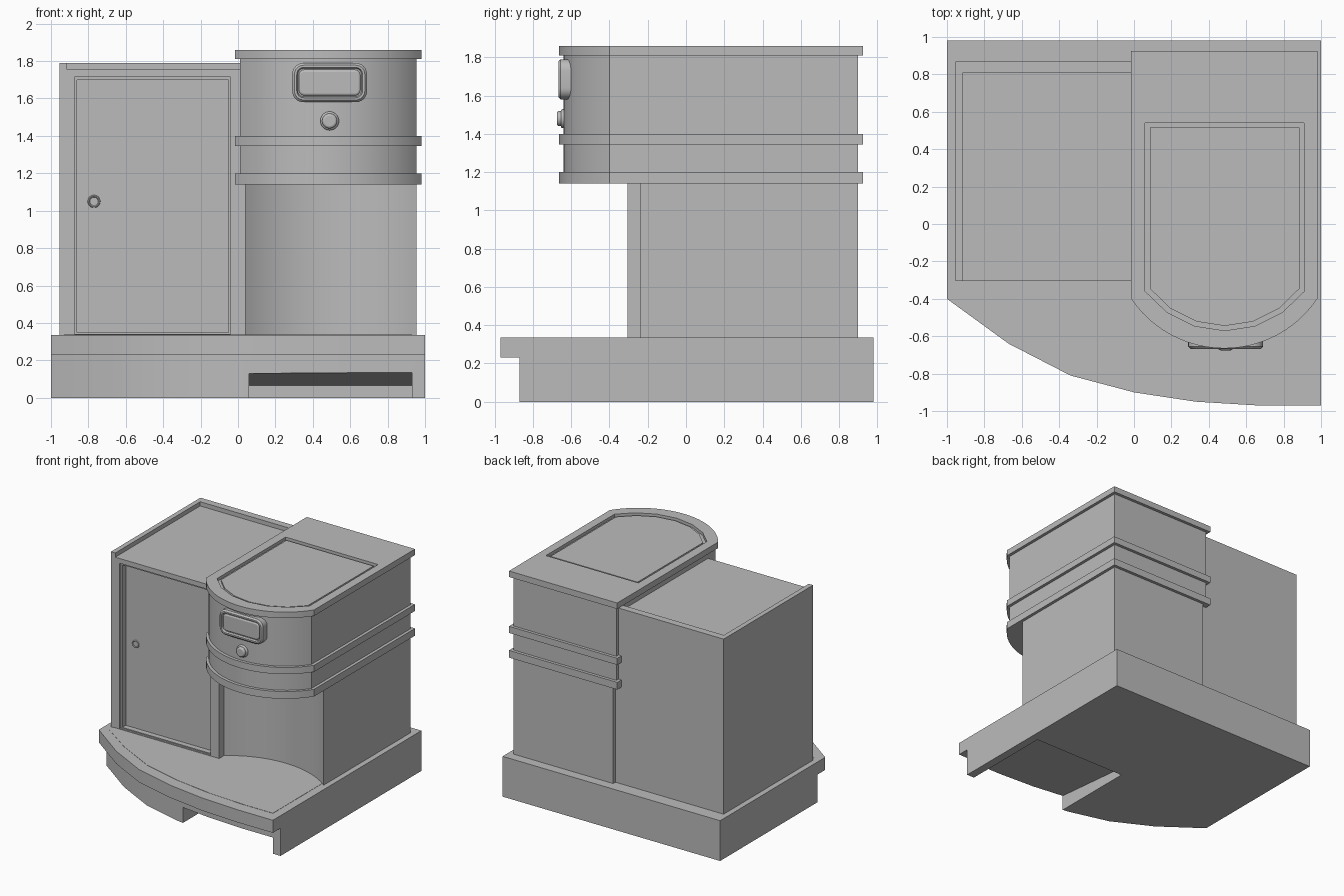
import bpy, bmesh, math
from mathutils import Vector

if "Cube" in bpy.data.objects:
    bpy.data.objects.remove(bpy.data.objects["Cube"])

grey = bpy.data.materials.new("plain grey")
grey.use_nodes = True
grey.diffuse_color = (0.5, 0.5, 0.5, 1)
grey.node_tree.nodes["Principled BSDF"].inputs["Base Color"].default_value = (0.5, 0.5, 0.5, 1)

AXES = {"x": lambda a, b, h: (h, a, b),
        "y": lambda a, b, h: (a, h, b),
        "z": lambda a, b, h: (a, b, h)}


def finish(name, bm):
    bmesh.ops.recalc_face_normals(bm, faces=bm.faces)
    mesh = bpy.data.meshes.new(name)
    bm.to_mesh(mesh)
    bm.free()
    mesh.materials.append(grey)
    obj = bpy.data.objects.new(name, mesh)
    bpy.context.collection.objects.link(obj)
    return obj


def prism(name, pts, lo, hi, axis="z"):
    """Extrude a closed outline along an axis."""
    bm = bmesh.new()
    place = AXES[axis]
    low = [bm.verts.new(place(a, b, lo)) for a, b in pts]
    high = [bm.verts.new(place(a, b, hi)) for a, b in pts]
    bm.faces.new(low)
    bm.faces.new(high)
    for i in range(len(pts)):
        j = (i + 1) % len(pts)
        bm.faces.new((low[i], low[j], high[j], high[i]))
    return finish(name, bm)


def box(name, x0, x1, y0, y1, z0, z1):
    return prism(name, [(x0, y0), (x1, y0), (x1, y1), (x0, y1)], z0, z1)


def select(obj):
    bpy.ops.object.select_all(action="DESELECT")
    obj.select_set(True)
    bpy.context.view_layer.objects.active = obj


def cut(obj, cutter):
    cutter.hide_render = True
    mod = obj.modifiers.new("cut", "BOOLEAN")
    mod.operation, mod.solver, mod.object = "DIFFERENCE", "EXACT", cutter
    select(obj)
    bpy.ops.object.modifier_apply(modifier=mod.name)
    bpy.data.objects.remove(cutter)


def smooth(obj):
    select(obj)
    bpy.ops.object.shade_smooth_by_angle(angle=math.radians(30))


def arc(x0, x1, y, rise, steps):
    """Points from x0 to x1 along a circular arc bulging by rise in y."""
    half, mid = (x1 - x0) / 2, (x0 + x1) / 2
    s = abs(rise)
    r = (half * half + s * s) / (2 * s)
    sweep = math.asin(half / r)
    sign = 1 if rise > 0 else -1
    return [(mid + r * math.sin(t), y + sign * (r * math.cos(t) - r + s))
            for t in (sweep * (2 * i / steps - 1) for i in range(steps + 1))]


def round_front(x0, x1, front, side, back, steps):
    return arc(x0, x1, side, front - side, steps) + [(x1, back), (x0, back)]


def rounded_rect(cx, cz, w, h, r, steps=6):
    pts = []
    for k, (sx, sz) in enumerate([(1, 1), (-1, 1), (-1, -1), (1, -1)]):
        for i in range(steps + 1):
            t = math.pi / 2 * (k + i / steps)
            pts.append((cx + sx * (w - r) + r * math.cos(t),
                        cz + sz * (h - r) + r * math.sin(t)))
    return pts


# Base: overhanging curved deck, set-back plinth with a foot niche
curve = [(-1, -.4), (-.67, -.64), (-.34, -.81), (0, -.9), (.33, -.95), (.66, -.97), (1, -.97)]
deck = prism("deck", curve + [(1, .98), (-1, .98)], .23, .335)
plinth = prism("plinth", [(x, y + .1) for x, y in curve] + [(1, .98), (-1, .98)], 0, .23)
niche = [(-1.2, -.1), (-.085, -.1), (-.085, .065), (-.88, .135), (-1.2, .163)]
cut(plinth, prism("niche_cutter", niche, .06, .93, "x"))
inlay = [(-.93, -.36)] + [(x, y + .1) for x, y in curve[1:-1]] + [(.93, -.87), (.93, 0), (-.93, 0)]
prism("deck_inlay", inlay, .33, .337)
smooth(deck)
smooth(plinth)

# Cabinet with a recessed door and a rim along the left and back of its top
cabinet = box("cabinet", -.955, .04, -.305, .87, .33, 1.79)
cut(cabinet, box("top_cutter", -.915, .2, -.5, .81, 1.755, 2))
cut(cabinet, box("frame_cutter", -.875, -.04, -.5, -.29, .341, 1.715))
cut(cabinet, box("door_cutter", -.86, -.05, -.5, -.245, .35, 1.70))

# Small round door pull
bpy.ops.mesh.primitive_torus_add(location=(-.77, -.246, 1.05), rotation=(math.pi / 2, 0, 0),
                                 major_radius=.028, minor_radius=.006,
                                 major_segments=24, minor_segments=8)
pull = bpy.context.object
pull.name = "door_pull"
pull.data.materials.append(grey)
smooth(pull)

# Column with a hollowed front
column = prism("column", arc(.04, .955, -.24, .155, 24) + [(.955, .9), (.04, .9)], .33, 1.15)
smooth(column)

# Bow-fronted upper housing and its three bands
smooth(prism("housing", round_front(.01, .955, -.64, -.4, .9, 24), 1.15, 1.82))
for name, lo, hi in [("lower_band", 1.14, 1.2), ("middle_band", 1.345, 1.4)]:
    smooth(prism(name, round_front(-.015, .98, -.665, -.4, .925, 24), lo, hi))
top = prism("top_cover", round_front(-.015, .98, -.665, -.4, .925, 24), 1.81, 1.86)


def sunken(obj, direction, steps):
    """Inset the face pointing in a direction, once per (thickness, depth)."""
    bm = bmesh.new()
    bm.from_mesh(obj.data)
    d = Vector(direction)
    face = max(bm.faces, key=lambda f: (f.normal.dot(d) > .99) * f.calc_area())
    for thick, depth in steps:
        bmesh.ops.inset_region(bm, faces=[face], thickness=thick, depth=depth, use_even_offset=True)
    bm.to_mesh(obj.data)
    bm.free()


# Lid sunk into the cover
lid_hole = round_front(.06, .91, -.57, -.36, .54, 6)
cut(top, prism("lid_cutter", lid_hole, 1.835, 2))
smooth(top)
lid = prism("lid", round_front(.085, .885, -.545, -.345, .515, 6), 1.83, 1.85)
sunken(lid, (0, 0, 1), [(.012, 0)])

# Handle plate: rounded frame around a shallow bulging panel
handle = prism("handle", rounded_rect(.49, 1.685, .2, .105, .06), -.655, -.59, "y")
sunken(handle, (0, -1, 0), [(.012, .012), (.012, 0), (.006, -.015)])
smooth(handle)
panel = prism("handle_panel", rounded_rect(.49, 1.685, .165, .07, .03), -.66, -.62, "y")
bevel = panel.modifiers.new("round", "BEVEL")
bevel.width, bevel.segments = .012, 3
smooth(panel)

# Round button with a collar
for name, r, depth, y in [("button_collar", .05, .03, -.64), ("button", .04, .05, -.65)]:
    bpy.ops.mesh.primitive_cylinder_add(vertices=32, radius=r, depth=depth,
                                        location=(.49, y, 1.48), rotation=(math.pi / 2, 0, 0))
    part = bpy.context.object
    part.name = name
    part.data.materials.append(grey)
    bevel = part.modifiers.new("round", "BEVEL")
    bevel.width, bevel.segments = .012, 3
    smooth(part)
